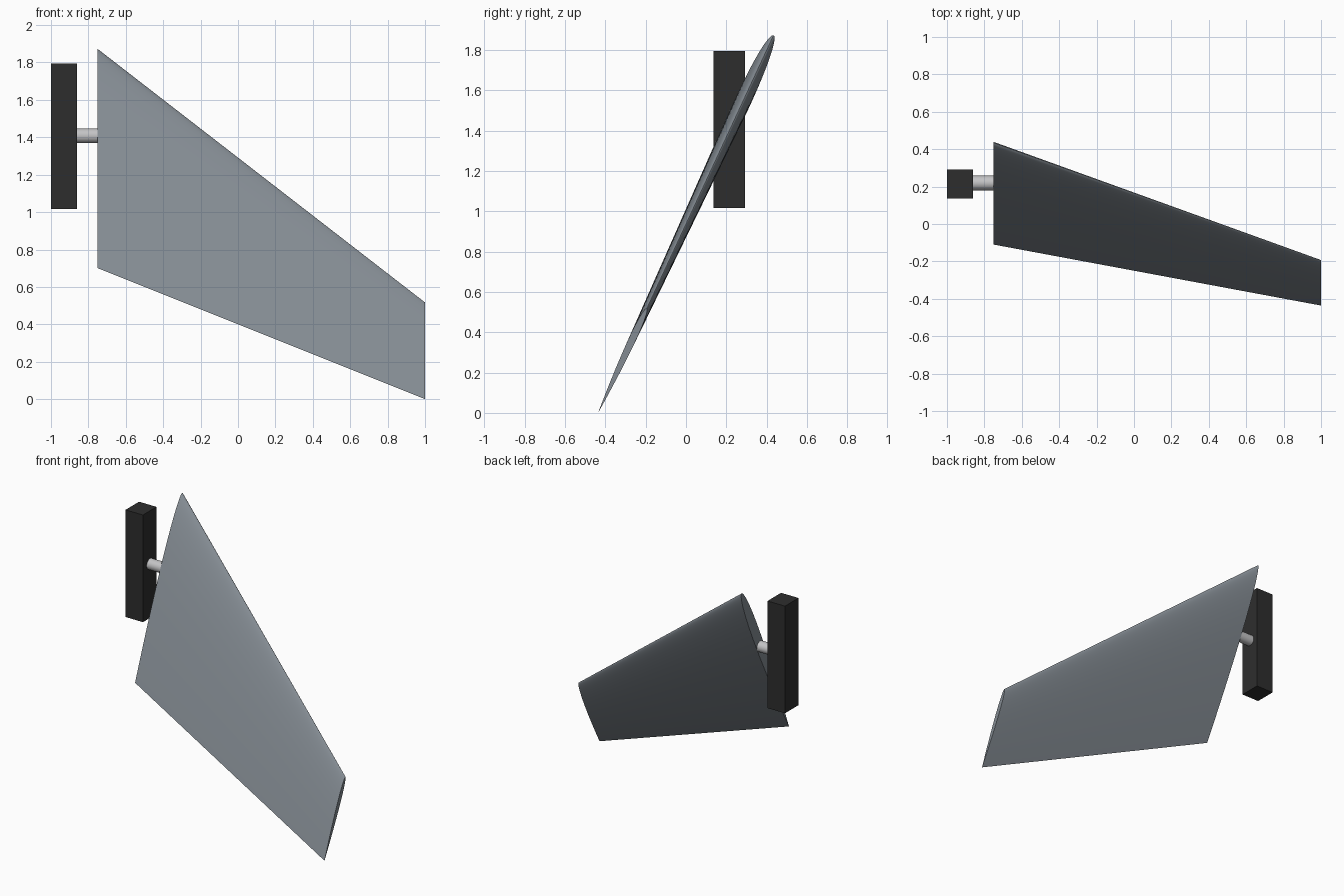
import bpy
import bmesh
import math
from mathutils import Vector

cube = bpy.data.objects.get("Cube")
if cube:
    bpy.data.objects.remove(cube, do_unlink=True)


def make_material(name, color, roughness=0.6):
    mat = bpy.data.materials.new(name)
    mat.use_nodes = True
    mat.diffuse_color = (*color, 1)
    bsdf = mat.node_tree.nodes["Principled BSDF"]
    bsdf.inputs["Base Color"].default_value = (*color, 1)
    bsdf.inputs["Roughness"].default_value = roughness
    return mat


def finish(obj, name, mat, smooth=False):
    obj.name = name
    obj.data.name = name
    obj.data.materials.append(mat)
    if smooth:
        bpy.ops.object.select_all(action="DESELECT")
        obj.select_set(True)
        bpy.context.view_layer.objects.active = obj
        bpy.ops.object.shade_smooth_by_angle(angle=math.radians(35))


def half_thickness(s):
    """Half thickness of a slim symmetric foil at chord fraction s."""
    return 0.3 * (0.2969 * math.sqrt(s) - 0.126 * s - 0.3516 * s**2
                  + 0.2843 * s**3 - 0.1036 * s**4)


def foil_section(lead, trail, thickness=0.063, steps=40):
    """Closed loop of points from the trailing edge round the leading edge."""
    chord = trail - lead
    normal = Vector((0, -chord.z, chord.y)) * thickness / 0.06
    points = []
    for i in range(2 * steps):
        s = (1 + math.cos(math.pi * i / steps)) / 2
        side = 1 if i < steps else -1
        points.append(lead + chord * s + normal * side * half_thickness(s))
    return points


steel_blue = make_material("blue grey paint", (0.23, 0.26, 0.29))
black = make_material("matt black", (0.027, 0.027, 0.027))
metal = make_material("light metal", (0.55, 0.55, 0.56))

# Tapered fin lofted between root and tip sections
bm = bmesh.new()
sections = (
    (Vector((-0.75, 0.434, 1.872)), Vector((-0.75, -0.11, 0.70))),
    (Vector((1.0, -0.195, 0.517)), Vector((1.0, -0.436, 0.0))),
)
root, tip = ([bm.verts.new(p) for p in foil_section(*s)] for s in sections)
for i in range(len(root)):
    j = (i + 1) % len(root)
    bm.faces.new((root[i], root[j], tip[j], tip[i]))
bm.faces.new(root)
bm.faces.new(tip)
bmesh.ops.recalc_face_normals(bm, faces=bm.faces)
mesh = bpy.data.meshes.new("fin")
bm.to_mesh(mesh)
bm.free()
fin = bpy.data.objects.new("fin", mesh)
bpy.context.collection.objects.link(fin)
finish(fin, "fin", steel_blue, smooth=True)

# Upright mounting block
bpy.ops.mesh.primitive_cube_add(size=1, location=(-0.93, 0.215, 1.405))
block = bpy.context.object
block.scale = (0.14, 0.155, 0.778)
bpy.ops.object.transform_apply(location=False, rotation=False, scale=True)
finish(block, "mounting_block", black)

# Pivot shaft joining block and fin
bpy.ops.mesh.primitive_cylinder_add(
    vertices=32, radius=0.039, depth=0.13,
    location=(-0.805, 0.219, 1.408), rotation=(0, math.pi / 2, 0))
finish(bpy.context.object, "pivot_shaft", metal, smooth=True)
